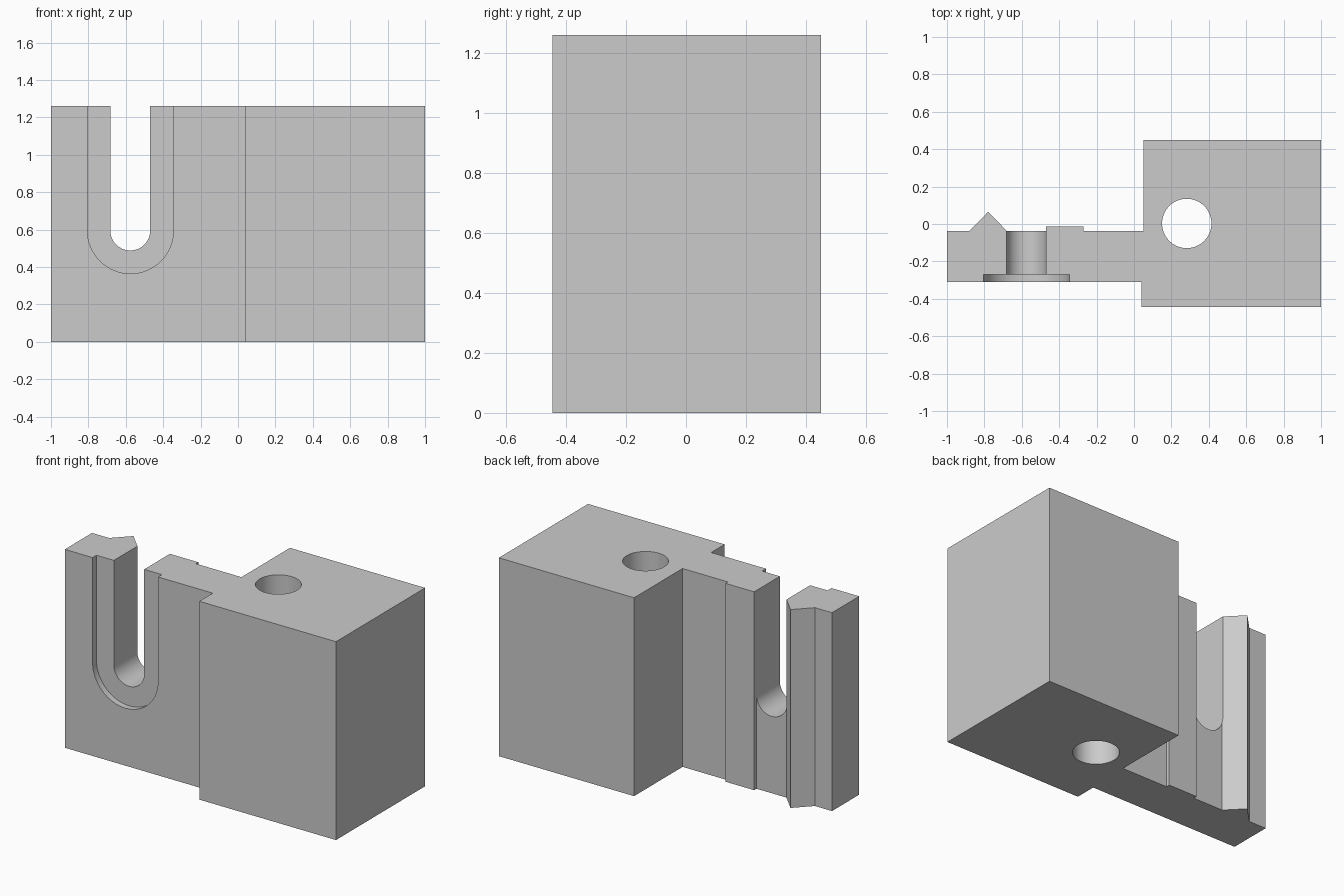
import bpy
import bmesh
import math
from mathutils import Vector

cube = bpy.data.objects.get("Cube")
if cube:
    bpy.data.objects.remove(cube, do_unlink=True)

HEIGHT = 1.26
grey = bpy.data.materials.new("plain grey")
grey.use_nodes = True
colour = (0.6, 0.6, 0.6, 1)
grey.diffuse_color = colour
grey.node_tree.nodes["Principled BSDF"].inputs["Base Color"].default_value = colour


def prism(name, points, direction):
    """Extrude a closed outline of 3D points along a direction."""
    bm = bmesh.new()
    face = bm.faces.new([bm.verts.new(p) for p in points])
    ext = bmesh.ops.extrude_face_region(bm, geom=[face])["geom"]
    moved = [v for v in ext if isinstance(v, bmesh.types.BMVert)]
    bmesh.ops.translate(bm, verts=moved, vec=Vector(direction))
    bmesh.ops.recalc_face_normals(bm, faces=bm.faces)
    mesh = bpy.data.meshes.new(name)
    bm.to_mesh(mesh)
    bm.free()
    mesh.materials.append(grey)
    obj = bpy.data.objects.new(name, mesh)
    bpy.context.collection.objects.link(obj)
    return obj


def u_cutter(name, x, z, radius, y0, y1):
    """Round-bottomed slot shape, open at the top."""
    top = HEIGHT + 0.1
    pts = [(x + radius, y0, top)]
    for i in range(33):
        a = -math.pi * i / 32
        pts.append((x + radius * math.cos(a), y0, z + radius * math.sin(a)))
    pts.append((x - radius, y0, top))
    return prism(name, pts, (0, y1 - y0, 0))


# Block and flange share one plan outline, with a locating ridge and pad behind
outline = [
    (-1, -0.31), (0.04, -0.31), (0.04, -0.445), (1, -0.445), (1, 0.45),
    (0.05, 0.45), (0.05, -0.037), (-0.27, -0.037), (-0.27, -0.013),
    (-0.47, -0.013), (-0.47, -0.037), (-0.68, -0.037), (-0.78, 0.065),
    (-0.88, -0.037), (-1, -0.037),
]
body = prism("mounting_block", [(x, y, 0) for x, y in outline], (0, 0, HEIGHT))

# Slot, washer recess and vertical bore
circle = [(0.282 + 0.132 * math.cos(math.tau * i / 64),
           0.003 + 0.132 * math.sin(math.tau * i / 64), -0.1) for i in range(64)]
cutters = [
    u_cutter("recess_cutter", -0.575, 0.595, 0.23, -0.5, -0.271),
    u_cutter("slot_cutter", -0.576, 0.595, 0.1065, -0.6, 0.3),
    prism("bore_cutter", circle, (0, 0, HEIGHT + 0.2)),
]
bpy.context.view_layer.objects.active = body
body.select_set(True)
for cutter in cutters:
    mod = body.modifiers.new(cutter.name, "BOOLEAN")
    mod.operation = "DIFFERENCE"
    mod.solver = "EXACT"
    mod.object = cutter
    bpy.ops.object.modifier_apply(modifier=mod.name)
for cutter in cutters:
    bpy.data.objects.remove(cutter, do_unlink=True)

bpy.ops.object.shade_smooth_by_angle(angle=math.radians(30))
